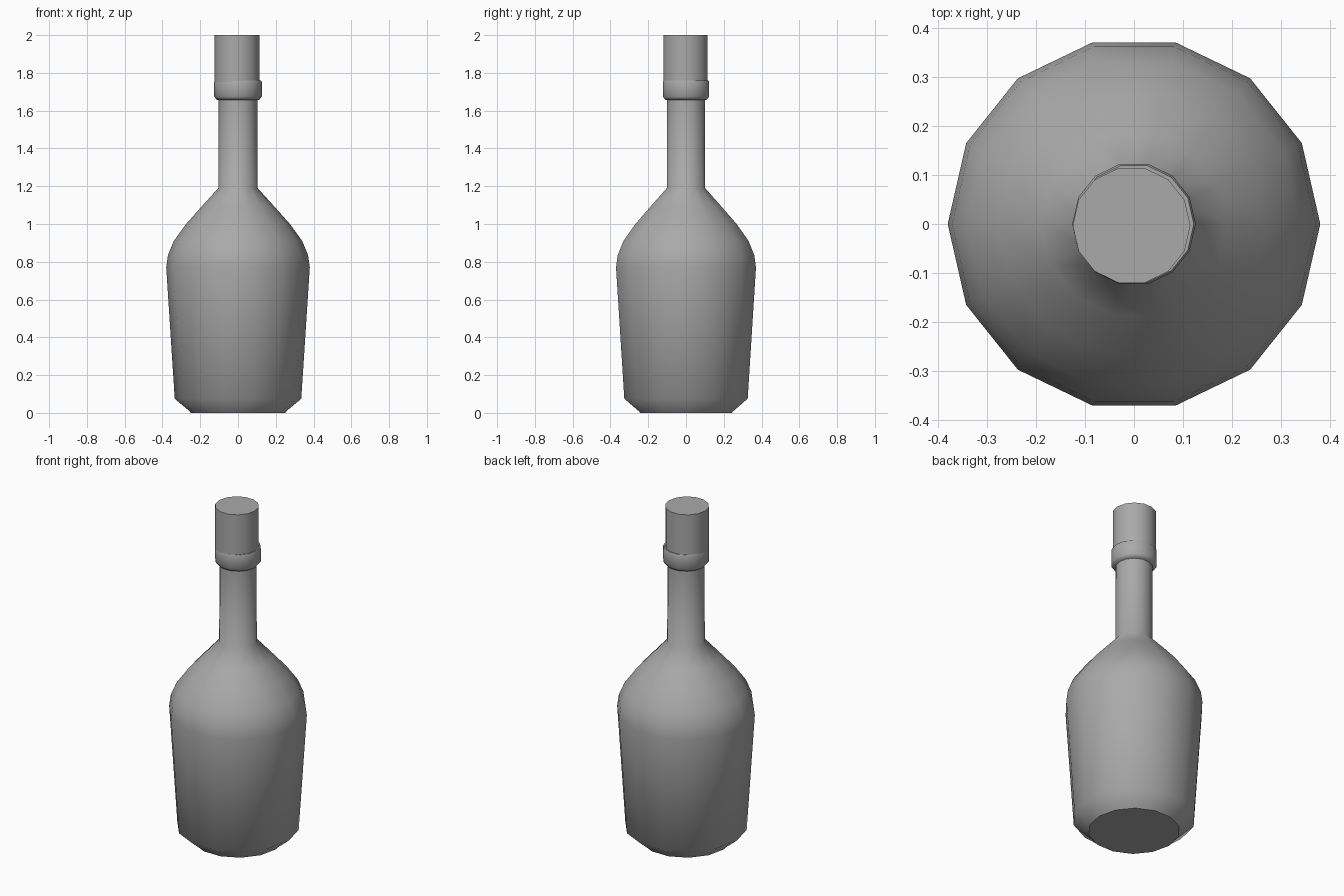
import bpy
import bmesh
from math import cos, sin, pi, radians

SIDES = 14

cube = bpy.data.objects.get("Cube")
if cube:
    bpy.data.objects.remove(cube, do_unlink=True)

grey = bpy.data.materials.new("plain_grey")
grey.use_nodes = True
grey.diffuse_color = (0.4, 0.4, 0.4, 1)
grey.node_tree.nodes["Principled BSDF"].inputs["Base Color"].default_value = (0.4, 0.4, 0.4, 1)


def lathe(name, profile, center=(0, 0), angle=40):
    """Turn (radius, height) points into a capped, faceted solid."""
    bm = bmesh.new()
    rings = [[bm.verts.new((center[0] + r * cos(2 * pi * i / SIDES),
                            center[1] + r * sin(2 * pi * i / SIDES), z))
              for i in range(SIDES)] for r, z in profile]
    for low, high in zip(rings, rings[1:]):
        for i in range(SIDES):
            j = (i + 1) % SIDES
            bm.faces.new((low[i], low[j], high[j], high[i]))
    bm.faces.new(rings[0][::-1])
    bm.faces.new(rings[-1])
    mesh = bpy.data.meshes.new(name)
    bm.to_mesh(mesh)
    bm.free()
    mesh.materials.append(grey)
    obj = bpy.data.objects.new(name, mesh)
    bpy.context.collection.objects.link(obj)
    bpy.ops.object.select_all(action="DESELECT")
    obj.select_set(True)
    bpy.context.view_layer.objects.active = obj
    bpy.ops.object.shade_smooth_by_angle(angle=radians(angle))
    return obj


# Glass body: chamfered foot, flaring wall, rounded shoulder and neck
lathe("bottle_body", [(0.25, 0), (0.255, 0.008), (0.335, 0.075), (0.38, 0.77),
                      (0.371, 0.835), (0.34, 0.91), (0.275, 1.0),
                      (0.19, 1.095), (0.104, 1.19), (0.102, 1.67)], angle=55)

# Raised lip around the mouth
lathe("neck_lip", [(0.112, 1.657), (0.126, 1.675), (0.126, 1.75), (0.122, 1.76)], angle=60)

# Stopper, seated slightly off centre
lathe("stopper", [(0.12, 1.74), (0.12, 2.0)], center=(-0.005, -0.003))
